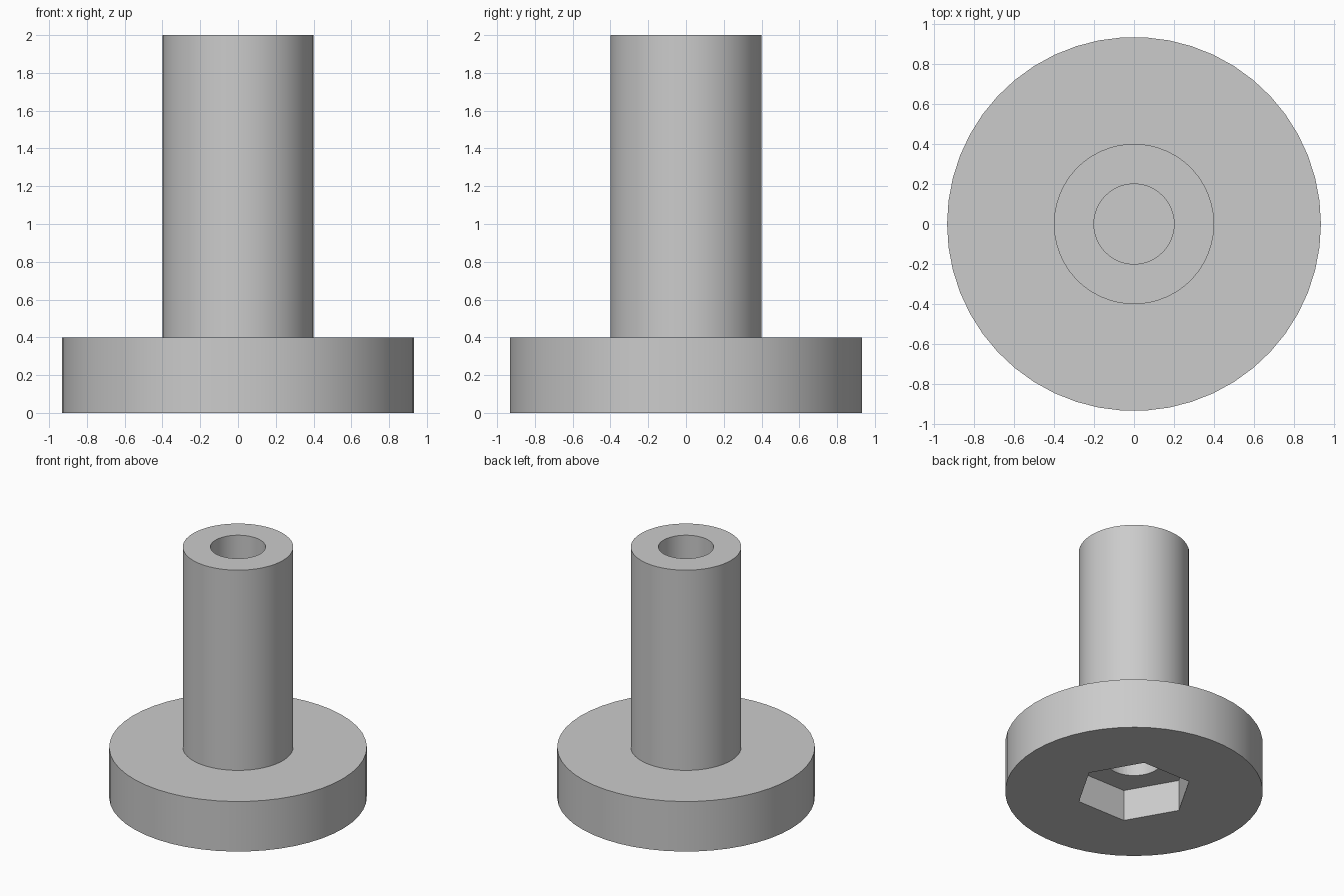
import bpy
import bmesh
from math import cos, sin, tau, radians

default = bpy.data.objects.get("Cube")
if default:
    bpy.data.objects.remove(default, do_unlink=True)

SIDES = 50
FLANGE_R, SHAFT_R, BORE_R, HEX_R = 0.933, 0.4, 0.2, 0.424
FLANGE_H, HEIGHT, POCKET_H = 0.4, 2.0, 0.25

bm = bmesh.new()


def ring(radius, z, sides=SIDES):
    """Closed loop of edges, first corner on +x."""
    verts = [bm.verts.new((radius * cos(tau * i / sides),
                           radius * sin(tau * i / sides), z))
             for i in range(sides)]
    return [bm.edges.new((verts[i], verts[(i + 1) % sides]))
            for i in range(sides)]


def bridge(a, b):
    bmesh.ops.bridge_loops(bm, edges=a + b)


def fill_between(a, b):
    bmesh.ops.triangle_fill(bm, edges=a + b, use_beauty=True)


# Outside of flange and shaft, over the rim, then down the bore
outline = [(FLANGE_R, 0), (FLANGE_R, FLANGE_H), (SHAFT_R, FLANGE_H),
           (SHAFT_R, HEIGHT), (BORE_R, HEIGHT), (BORE_R, POCKET_H)]
loops = [ring(r, z) for r, z in outline]
for lower, upper in zip(loops, loops[1:]):
    bridge(lower, upper)

# Hexagonal pocket in the underside
pocket_mouth = ring(HEX_R, 0, 6)
pocket_roof = ring(HEX_R, POCKET_H, 6)
bridge(pocket_mouth, pocket_roof)
fill_between(pocket_roof, loops[-1])
fill_between(loops[0], pocket_mouth)

bmesh.ops.recalc_face_normals(bm, faces=bm.faces[:])
mesh = bpy.data.meshes.new("flanged_bushing")
bm.to_mesh(mesh)
bm.free()
bushing = bpy.data.objects.new("flanged_bushing", mesh)
bpy.context.collection.objects.link(bushing)

# Plain grey material
grey = bpy.data.materials.new("light_grey")
grey.use_nodes = True
colour = (0.6, 0.6, 0.6, 1)
grey.diffuse_color = colour
grey.node_tree.nodes["Principled BSDF"].inputs["Base Color"].default_value = colour
mesh.materials.append(grey)

# Smooth round walls, crisp edges
bpy.ops.object.select_all(action="DESELECT")
bushing.select_set(True)
bpy.context.view_layer.objects.active = bushing
bpy.ops.object.shade_smooth_by_angle(angle=radians(30))
